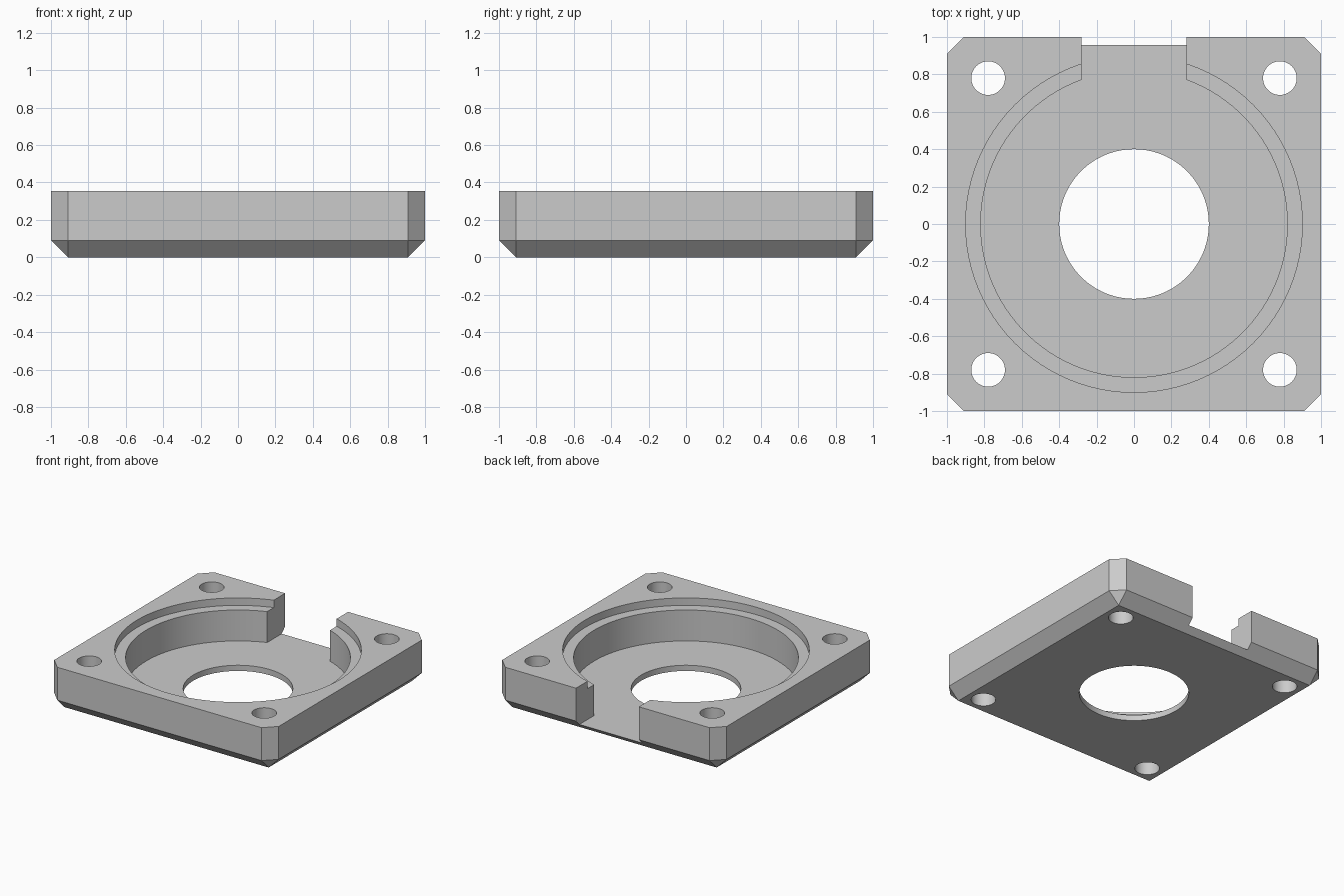
import bpy, bmesh
from math import sin, cos, pi, asin

HEIGHT, CHAMFER = 0.355, 0.09
FLOOR, STEP = 0.046, 0.295
POCKET_R, NOTCH = 0.82, 0.28

cube = bpy.data.objects.get("Cube")
if cube:
    bpy.data.objects.remove(cube, do_unlink=True)

grey = bpy.data.materials.new("plain grey")
grey.use_nodes = True
colour = (0.6, 0.6, 0.6, 1)
grey.diffuse_color = colour
grey.node_tree.nodes["Principled BSDF"].inputs["Base Color"].default_value = colour


def add_object(name, bm):
    bmesh.ops.recalc_face_normals(bm, faces=bm.faces)
    mesh = bpy.data.meshes.new(name)
    bm.to_mesh(mesh)
    bm.free()
    mesh.materials.append(grey)
    obj = bpy.data.objects.new(name, mesh)
    bpy.context.collection.objects.link(obj)
    return obj


def arc(radius, start=0, sweep=2 * pi, n=96, cx=0, cy=0):
    return [(cx + radius * cos(start + sweep * i / n),
             cy + radius * sin(start + sweep * i / n)) for i in range(n)]


def prism(name, outline, z0, z1):
    bm = bmesh.new()
    face = bm.faces.new([bm.verts.new((x, y, z0)) for x, y in outline])
    top = bmesh.ops.extrude_face_region(bm, geom=[face])["geom"]
    for v in top:
        if isinstance(v, bmesh.types.BMVert):
            v.co.z = z1
    return add_object(name, bm)


# Square plate, chamfered on its upright and bottom edges
bm = bmesh.new()
bmesh.ops.create_cube(bm, size=2)
for v in bm.verts:
    v.co.z = HEIGHT if v.co.z > 0 else 0
edges = [e for e in bm.edges if min(v.co.z for v in e.verts) == 0]
bmesh.ops.bevel(bm, geom=edges, offset=CHAMFER, segments=1, affect='EDGES',
                offset_type='OFFSET')
plate = add_object("mounting_plate", bm)

# Round pocket joined to the notch through the back wall
half = asin(NOTCH / POCKET_R)
keyhole = arc(POCKET_R, pi / 2 + half, 2 * pi - 2 * half)
keyhole += [(NOTCH, POCKET_R * cos(half)), (NOTCH, 1.2), (-NOTCH, 1.2)]

cutters = [
    prism("rim_step_cutter", arc(0.9), STEP, 1),
    prism("pocket_cutter", keyhole, FLOOR, 1),
    prism("centre_bore_cutter", arc(0.4), -1, 1),
]
for sx in (-1, 1):
    for sy in (-1, 1):
        cutters.append(prism("screw_hole_cutter",
                             arc(0.09, n=48, cx=0.78 * sx, cy=0.78 * sy), -1, 1))

bpy.ops.object.select_all(action='DESELECT')
plate.select_set(True)
bpy.context.view_layer.objects.active = plate
for cutter in cutters:
    cutter.hide_render = True
    mod = plate.modifiers.new(cutter.name, 'BOOLEAN')
    mod.operation, mod.solver, mod.object = 'DIFFERENCE', 'EXACT', cutter
    bpy.ops.object.modifier_apply(modifier=mod.name)
    bpy.data.objects.remove(cutter, do_unlink=True)

# Smooth round walls, crisp edges
bpy.ops.object.shade_smooth_by_angle(angle=pi / 6)
